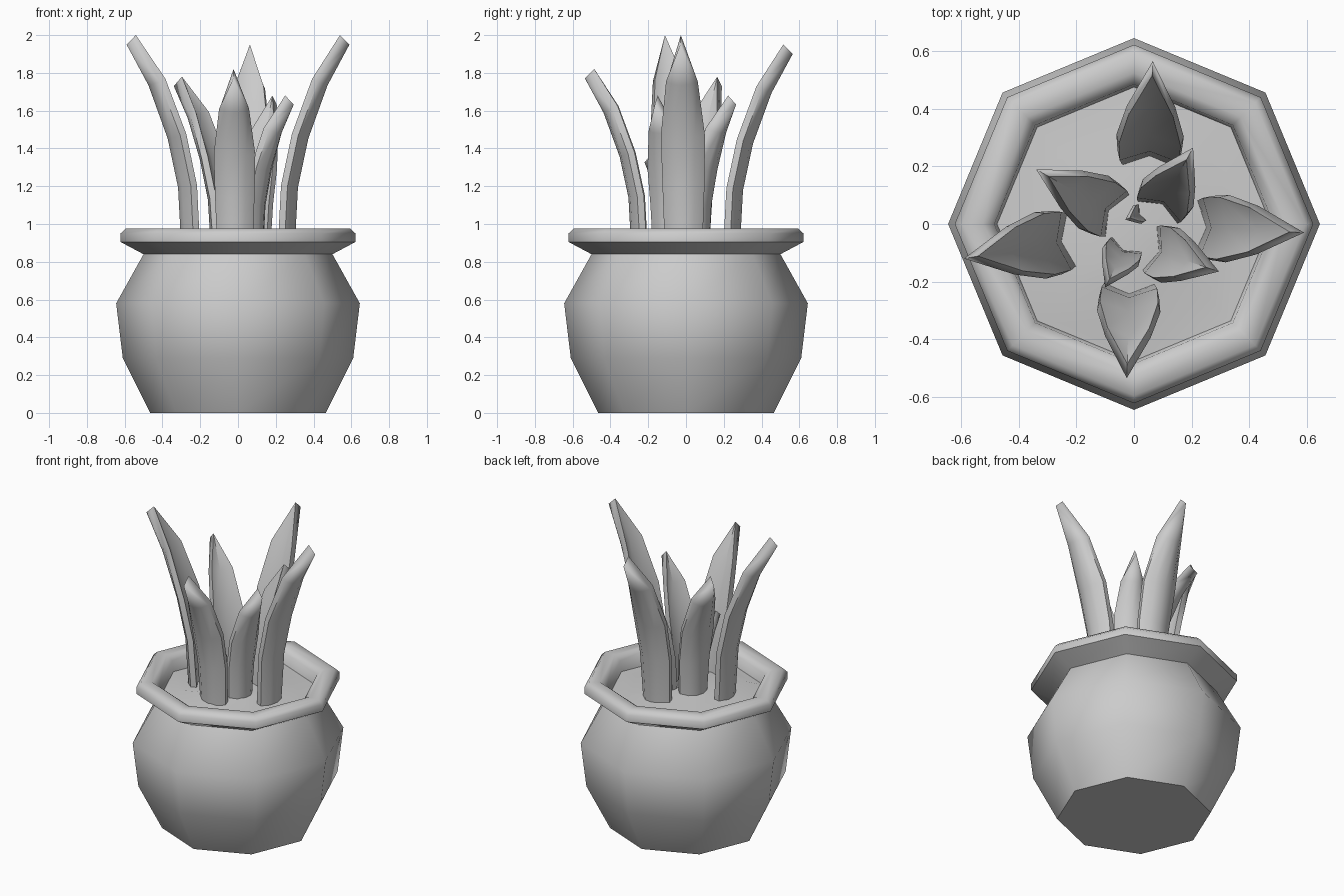
import bpy, bmesh, math, random
from mathutils import Vector

if "Cube" in bpy.data.objects:
    bpy.data.objects.remove(bpy.data.objects["Cube"])

random.seed(4)
SIDES = 8


def finish(name, bm, angle):
    bmesh.ops.recalc_face_normals(bm, faces=bm.faces)
    me = bpy.data.meshes.new(name)
    bm.to_mesh(me)
    bm.free()
    me.shade_smooth()
    me.set_sharp_from_angle(angle=math.radians(angle))
    ob = bpy.data.objects.new(name, me)
    bpy.context.collection.objects.link(ob)
    return ob


def loft(bm, rings):
    for a, b in zip(rings, rings[1:]):
        n = len(a)
        for i in range(n):
            j = (i + 1) % n
            bm.faces.new((a[i], a[j], b[j], b[i]))


def ring(bm, r, z, jitter=0):
    out = []
    for i in range(SIDES):
        a = math.tau * i / SIDES
        out.append(bm.verts.new((r * math.cos(a), r * math.sin(a),
                                 z + random.uniform(-jitter, jitter))))
    return out


# Octagonal pot with rolled rim, turned from a profile
profile = [(0.465, 0), (0.61, 0.29), (0.645, 0.58), (0.50, 0.84),
           (0.622, 0.905), (0.622, 0.95), (0.595, 0.975),
           (0.525, 0.975), (0.485, 0.945), (0.47, 0.84)]
bm = bmesh.new()
rings = [ring(bm, r, z) for r, z in profile]
loft(bm, rings)
bm.faces.new(rings[0])
finish("pot", bm, 52)

# Slightly lumpy mounded soil
bm = bmesh.new()
rings = [ring(bm, 0.475, 0.875), ring(bm, 0.36, 0.89, 0.02), ring(bm, 0.18, 0.91, 0.015)]
loft(bm, rings)
top = bm.verts.new((0, 0, 0.92))
for i in range(SIDES):
    bm.faces.new((rings[-1][i], rings[-1][(i + 1) % SIDES], top))
finish("soil", bm, 60)

# Leaf cross-section: (sideways fraction, inward depth), outer side then inner
SECTION = [(-1, 0.05), (-0.55, 0.012), (0, 0), (0.55, 0.012), (1, 0.05),
           (0.92, 0.085), (0, 0.05), (-0.92, 0.085)]
# Leaf rows: (height fraction, outward fraction, width fraction)
ROWS = [(0, 0, 0.85), (0.3, 0.06, 0.95), (0.54, 0.25, 1), (0.8, 0.6, 0.72)]


def leaf(name, base, tip, half_width, z0=0.87):
    b = Vector((base[0], base[1], z0))
    d = Vector((tip[0] - base[0], tip[1] - base[1], 0))
    out = d.normalized()
    side = Vector((-out.y, out.x, 0))
    s = min(1, half_width / 0.105)
    rise = tip[2] - 0.05 * s - z0
    pts = [b + d * o + Vector((0, 0, rise * h)) for h, o, w in ROWS + [(1, 1, 0)]]
    bm = bmesh.new()
    rows = []
    for k, (h, o, w) in enumerate(ROWS):
        t = (pts[k + 1] - pts[max(k - 1, 0)]).normalized()
        inward = side.cross(t).normalized()
        if inward.dot(out) > 0:
            inward.negate()
        rows.append([bm.verts.new(pts[k] + side * (half_width * w * x) + inward * (y * s))
                     for x, y in SECTION])
    loft(bm, rows)
    bm.faces.new(rows[0])
    # Tip closes to a short edge across the leaf thickness
    outer = bm.verts.new(pts[-1])
    inner = bm.verts.new(pts[-1] + (-out * 0.05 + Vector((0, 0, 0.05))) * s)
    last = rows[-1]
    for i in range(4):
        bm.faces.new((last[i], last[i + 1], outer))
    for i in (5, 6):
        bm.faces.new((last[i], last[i + 1], inner))
    bm.faces.new((last[4], last[5], inner, outer))
    bm.faces.new((last[7], last[0], outer, inner))
    finish(name, bm, 50)


# Four tall outer leaves, then the shorter inner ones
leaf("back_leaf", (0.055, 0.285), (0.065, 0.565, 1.95), 0.117)
leaf("right_leaf", (0.30, -0.015), (0.59, -0.03, 2.0), 0.117)
leaf("left_leaf", (-0.30, -0.07), (-0.59, -0.12, 2.0), 0.117)
leaf("front_leaf", (-0.018, -0.29), (-0.025, -0.535, 1.82), 0.11)
leaf("inner_leaf_left", (-0.13, 0.07), (-0.34, 0.19, 1.78), 0.105)
leaf("inner_leaf_back", (0.12, 0.11), (0.205, 0.265, 1.68), 0.1)
leaf("inner_leaf_right", (0.13, -0.11), (0.295, -0.165, 1.68), 0.1)
leaf("small_leaf", (-0.05, -0.12), (-0.1, -0.22, 1.36), 0.07)
leaf("bud_leaf", (0.005, 0.03), (-0.03, 0.015, 1.12), 0.035)
